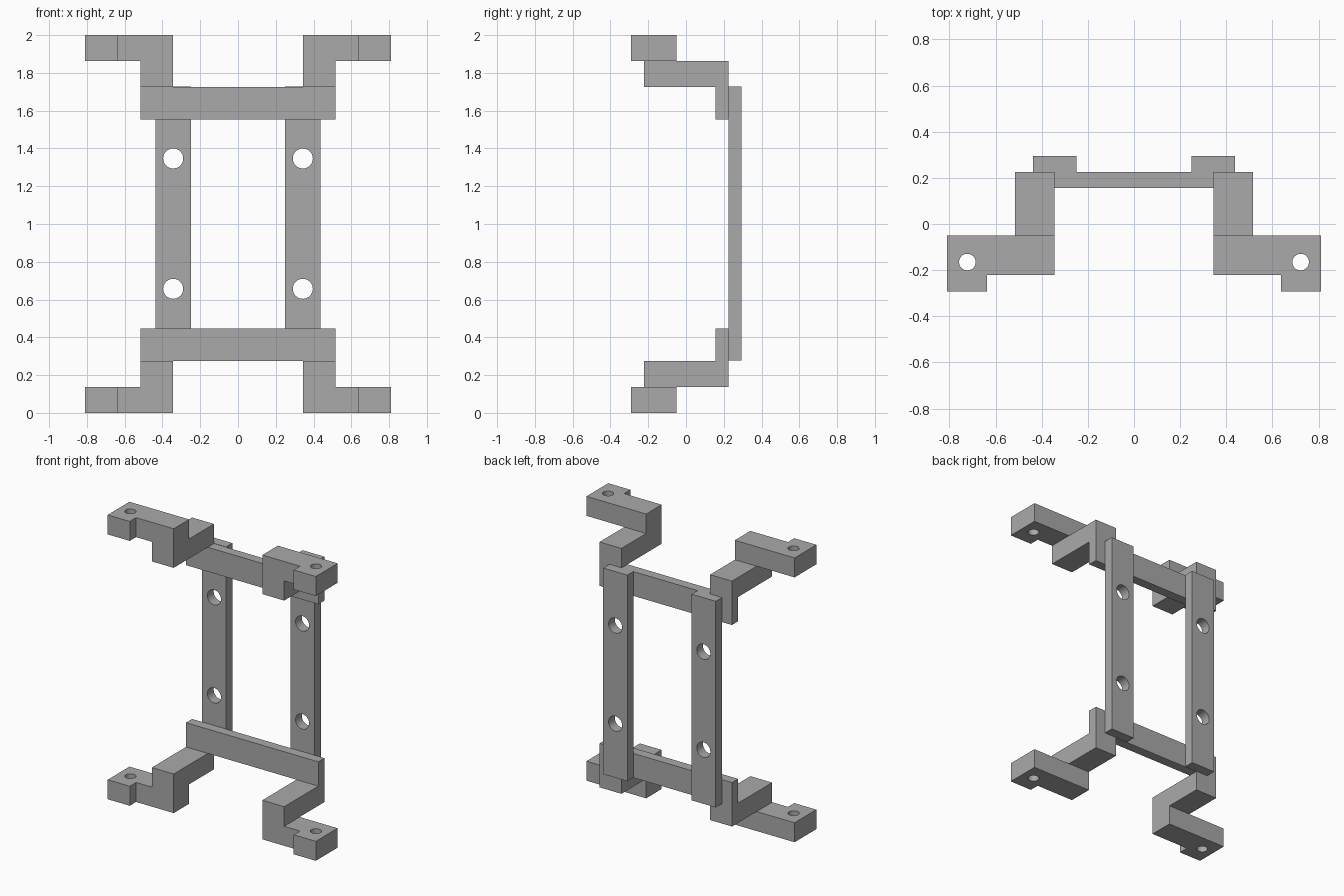
import bpy
import bmesh
from math import cos, sin, pi, radians

if "Cube" in bpy.data.objects:
    bpy.data.objects.remove(bpy.data.objects["Cube"], do_unlink=True)

GREY = (0.4, 0.4, 0.4, 1)
metal = bpy.data.materials.new("plain grey")
metal.use_nodes = True
metal.diffuse_color = GREY
metal.node_tree.nodes["Principled BSDF"].inputs["Base Color"].default_value = GREY


def rect(u0, u1, v0, v1):
    return [(u0, v0), (u1, v0), (u1, v1), (u0, v1)]


def circle(u, v, r, n=32):
    return [(u + r * cos(2 * pi * i / n), v + r * sin(2 * pi * i / n)) for i in range(n)]


def plate(name, loops, w0, w1, axis="Z", side=1, flip=False):
    """Extrude an outline with holes along Y or Z; side mirrors x, flip mirrors z about mid height."""
    bm = bmesh.new()
    edges = []
    for loop in loops:
        verts = [bm.verts.new((u, v, w0)) for u, v in loop]
        edges += [bm.edges.new((verts[i - 1], verts[i])) for i in range(len(verts))]
    bmesh.ops.triangle_fill(bm, use_beauty=True, edges=edges)
    out = bmesh.ops.extrude_face_region(bm, geom=bm.faces[:], use_keep_orig=True)
    for v in out["geom"]:
        if isinstance(v, bmesh.types.BMVert):
            v.co.z = w1
    for v in bm.verts:
        x, y, z = v.co
        if axis == "Y":
            y, z = z, y
        v.co = (side * x, y, 2 - z if flip else z)
    bmesh.ops.recalc_face_normals(bm, faces=bm.faces[:])
    mesh = bpy.data.meshes.new(name)
    bm.to_mesh(mesh)
    bm.free()
    mesh.materials.append(metal)
    for p in mesh.polygons:
        p.use_smooth = True
    mesh.set_sharp_from_angle(angle=radians(30))
    obj = bpy.data.objects.new(name, mesh)
    bpy.context.collection.objects.link(obj)


# Upright rails with two round holes each
for side, label in ((1, "left"), (-1, "right")):
    holes = [circle(0.343, z, 0.053) for z in (0.657, 1.347)]
    plate(f"{label}_rail", [rect(0.25, 0.438, 0.277, 1.727)] + holes,
          0.225, 0.295, "Y", side)

# Foot outline: bar with a wider pad at its outer end
foot = [(0.345, -0.05), (0.345, -0.222), (0.638, -0.222), (0.638, -0.292),
        (0.81, -0.292), (0.81, -0.05)]

for flip, level in ((False, "lower"), (True, "upper")):
    # Crossbar joining the rails
    plate(f"{level}_crossbar", [rect(-0.515, 0.515, 0.275, 0.446)],
          0.157, 0.225, "Y", 1, flip)
    for side, label in ((1, "left"), (-1, "right")):
        # Arm reaching forward and mounting foot with a screw hole
        plate(f"{level}_{label}_arm", [rect(0.345, 0.515, -0.222, 0.225)],
              0.137, 0.275, "Z", side, flip)
        plate(f"{level}_{label}_foot", [foot, circle(0.722, -0.165, 0.036)],
              0, 0.137, "Z", side, flip)
